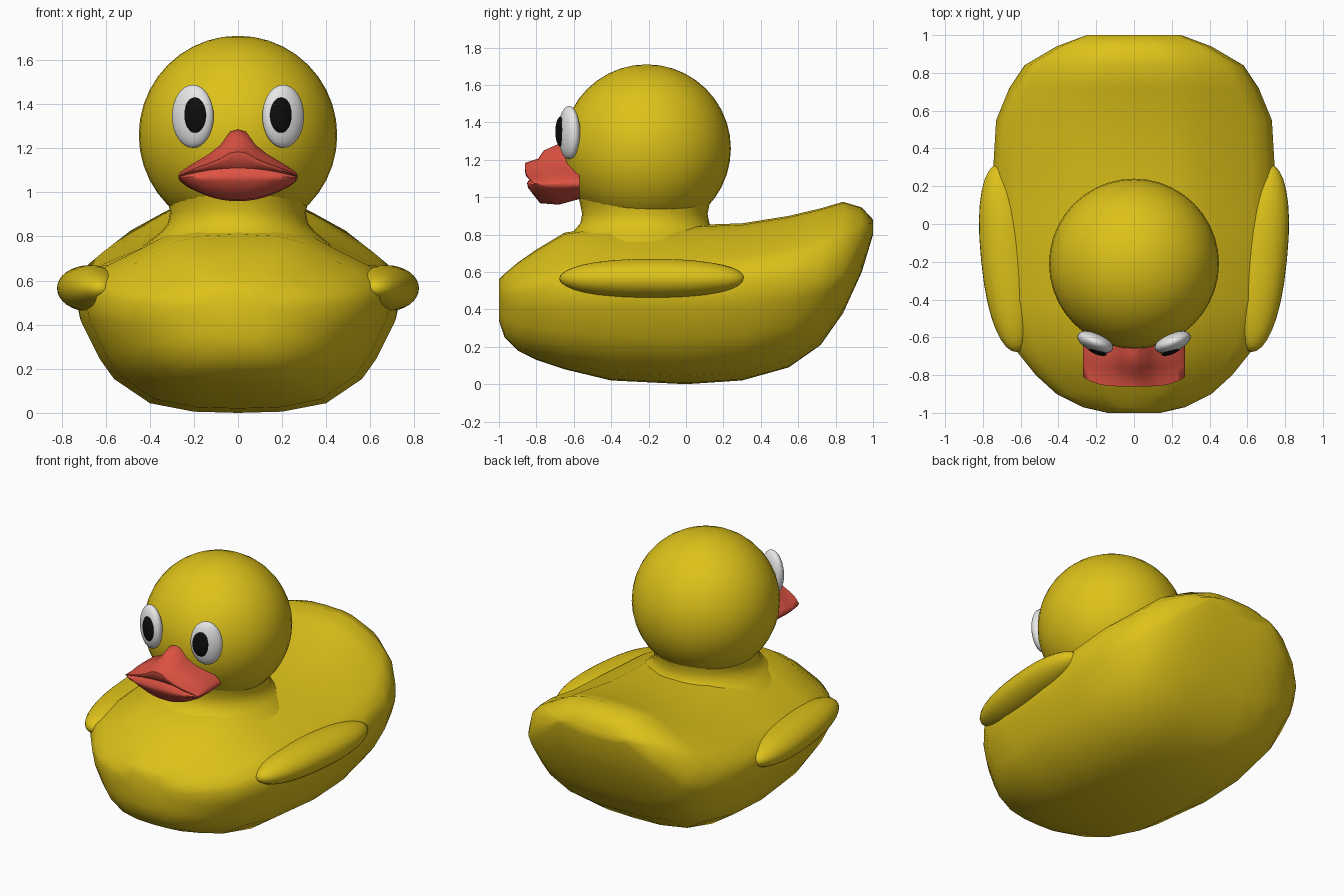
import bpy, bmesh, math
from mathutils import Matrix, Vector

cube = bpy.data.objects.get("Cube")
if cube:
    bpy.data.objects.remove(cube, do_unlink=True)


def material(name, rgb):
    mat = bpy.data.materials.new(name)
    mat.use_nodes = True
    mat.diffuse_color = (*rgb, 1)
    mat.node_tree.nodes["Principled BSDF"].inputs["Base Color"].default_value = (*rgb, 1)
    return mat


yellow = material("duck yellow", (0.73, 0.54, 0.01))
red = material("beak red", (0.72, 0.085, 0.055))
white = material("eye white", (0.8, 0.8, 0.8))
black = material("pupil black", (0.004, 0.004, 0.004))


def finish(bm, name, mat, sharp=70):
    bmesh.ops.recalc_face_normals(bm, faces=bm.faces)
    mesh = bpy.data.meshes.new(name)
    bm.to_mesh(mesh)
    bm.free()
    obj = bpy.data.objects.new(name, mesh)
    bpy.context.collection.objects.link(obj)
    mesh.materials.append(mat)
    bpy.ops.object.select_all(action='DESELECT')
    obj.select_set(True)
    bpy.context.view_layer.objects.active = obj
    bpy.ops.object.shade_smooth_by_angle(angle=math.radians(sharp))
    return obj


def loft(name, rings, mat, sharp=70):
    """Skin closed rings of points and cap both ends."""
    bm = bmesh.new()
    loops = [[bm.verts.new(p) for p in ring] for ring in rings]
    n = len(loops[0])
    for a, b in zip(loops, loops[1:]):
        for i in range(n):
            j = (i + 1) % n
            bm.faces.new((a[i], a[j], b[j], b[i]))
    bm.faces.new(loops[0])
    bm.faces.new(loops[-1])
    return finish(bm, name, mat, sharp)


def ellipsoid(name, centre, radii, mat, turn=0, segments=32, blunt=1):
    bm = bmesh.new()
    bmesh.ops.create_uvsphere(bm, u_segments=segments, v_segments=segments // 2, radius=1)
    for v in bm.verts:
        v.co.y = math.copysign(abs(v.co.y) ** blunt, v.co.y)
    place = Matrix.Translation(centre) @ Matrix.Rotation(turn, 4, 'Z') @ Matrix.Diagonal((*radii, 1))
    bmesh.ops.transform(bm, matrix=place, verts=bm.verts)
    return finish(bm, name, mat)


# Body: cross-sections from chest to tail
# y, half width, bottom, widest height, top, fullness of the back
stations = [
    (-1.0, 0.14, 0.34, 0.47, 0.56, 0.8),
    (-0.97, 0.27, 0.25, 0.48, 0.59, 0.8),
    (-0.9, 0.41, 0.18, 0.49, 0.65, 0.9),
    (-0.8, 0.52, 0.13, 0.5, 0.72, 1),
    (-0.65, 0.64, 0.08, 0.53, 0.81, 1),
    (-0.4, 0.70, 0.02, 0.55, 0.85, 1),
    (0, 0.74, 0, 0.55, 0.85, 1),
    (0.3, 0.745, 0.02, 0.56, 0.86, 0.95),
    (0.55, 0.73, 0.09, 0.57, 0.9, 0.8),
    (0.72, 0.66, 0.21, 0.57, 0.94, 0.65),
    (0.84, 0.58, 0.38, 0.6, 0.975, 0.55),
    (0.94, 0.41, 0.6, 0.73, 0.945, 0.55),
    (1.0, 0.25, 0.8, 0.84, 0.88, 0.7),
]
under = [(0, 0), (0.27, 0.01), (0.54, 0.08), (0.76, 0.28), (0.85, 0.45), (0.96, 0.75), (1, 1)]
over = [(0.95, 0.2), (0.84, 0.4), (0.6, 0.68), (0.45, 0.87), (0.28, 0.97), (0, 1)]


def body_ring(y, w, low, mid, top, full):
    half = [(w * u, low + (mid - low) * t) for u, t in under]
    half += [(w * u, mid + (top - mid) * t ** full) for u, t in over]
    outline = half + [(-x, z) for x, z in half[-2:0:-1]]
    return [(x, y, z) for x, z in outline]


loft("body", [body_ring(*s) for s in stations], yellow)

# Neck: flared collar between the body and head
neck_profile = [(0.76, 0.46), (0.82, 0.38), (0.86, 0.345), (0.91, 0.335), (0.96, 0.345), (1.02, 0.36)]
angles = [math.tau * i / 32 for i in range(32)]
loft("neck", [[(0.92 * r * math.cos(a), -0.22 + r * math.sin(a), z) for a in angles]
              for z, r in neck_profile], yellow)

# Head
ellipsoid("head", (0, -0.21, 1.26), (0.45, 0.45, 0.45), yellow, segments=40)

# Wings and eyes on both sides
for side, label in ((1, "left"), (-1, "right")):
    ellipsoid(label + "_wing", (side * 0.67, -0.18, 0.565), (0.14, 0.5, 0.105),
              yellow, turn=side * -0.1, blunt=0.85)
    turn = side * math.radians(22)
    ellipsoid(label + "_eye", (side * 0.205, -0.625, 1.345), (0.1, 0.05, 0.143), white, turn)
    ellipsoid(label + "_pupil", (side * 0.196, -0.671, 1.35), (0.054, 0.02, 0.08), black, turn)

# Beak: side profile swept across the width, with a mouth groove
profile = [(-0.57, 1), (-0.68, 1), (-0.76, 0.8), (-0.79, 0.55), (-0.86, 0.42), (-0.86, 0.25),
           (-0.825, 0), (-0.85, -0.22), (-0.845, -0.4), (-0.78, -0.95), (-0.68, -1), (-0.57, -0.8)]
# x, upper edge, lower edge
bill = [(0, 1.285, 0.96), (0.035, 1.275, 0.961), (0.08, 1.215, 0.967), (0.13, 1.175, 0.98),
        (0.18, 1.145, 1.0), (0.23, 1.115, 1.025), (0.26, 1.092, 1.048), (0.27, 1.08, 1.06)]


def beak_ring(x, high, low):
    t = abs(x) / 0.27
    mouth = 1.11 - 0.04 * t * t
    return [(x, y + (0.05 * t ** 4 if y < -0.7 else 0),
             mouth + u * (high - mouth if u > 0 else mouth - low)) for y, u in profile]


spans = [(-x, h, l) for x, h, l in bill[:0:-1]] + bill
loft("beak", [beak_ring(*s) for s in spans], red)
